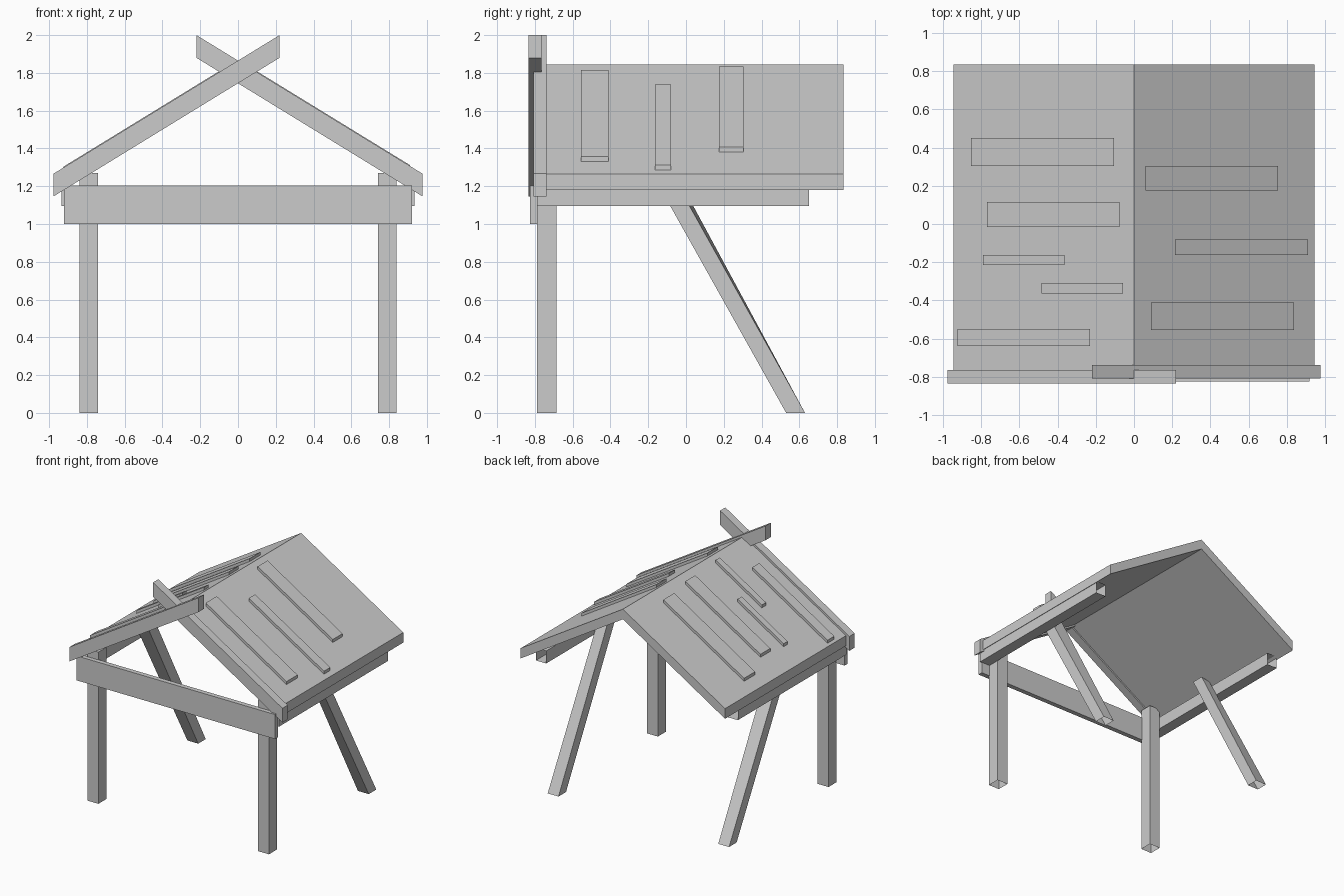
import bpy

if "Cube" in bpy.data.objects:
    bpy.data.objects.remove(bpy.data.objects["Cube"])

PITCH = 0.613      # roof fall per unit of x
RIDGE = 1.845


def hexa(name, a, b, open_a=False):
    """Solid between two matching quads; the first end may be left open."""
    faces = [(i, (i + 1) % 4, (i + 1) % 4 + 4, i + 4) for i in range(4)]
    faces.append((4, 5, 6, 7))
    if not open_a:
        faces.append((3, 2, 1, 0))
    # flip everything if the winding points inwards
    e1 = [a[1][k] - a[0][k] for k in range(3)]
    e2 = [a[3][k] - a[0][k] for k in range(3)]
    d = [b[0][k] - a[0][k] for k in range(3)]
    n = (e1[1] * e2[2] - e1[2] * e2[1],
         e1[2] * e2[0] - e1[0] * e2[2],
         e1[0] * e2[1] - e1[1] * e2[0])
    if sum(p * q for p, q in zip(n, d)) < 0:
        faces = [f[::-1] for f in faces]
    mesh = bpy.data.meshes.new(name)
    mesh.from_pydata(list(a) + list(b), [], faces)
    mesh.update()
    ob = bpy.data.objects.new(name, mesh)
    bpy.context.collection.objects.link(ob)
    return ob


def rect_z(x0, x1, y0, y1, z):
    return [(x0, y0, z), (x1, y0, z), (x1, y1, z), (x0, y1, z)]


def rect_y(x0, x1, z0, z1, y):
    return [(x0, y, z0), (x1, y, z0), (x1, y, z1), (x0, y, z1)]


def sloped(name, side, x0, x1, y0, y1, low, high):
    """Board following one roof slope with upright ends; low/high are offsets from the roof top."""
    def end(x):
        z = RIDGE - PITCH * x
        return [(side * x, y0, z + low), (side * x, y1, z + low),
                (side * x, y1, z + high), (side * x, y0, z + high)]
    return hexa(name, end(x0), end(x1))


for s, tag in ((1, "right"), (-1, "left")):
    # upright front posts
    hexa("front_post_" + tag, rect_z(s * 0.74, s * 0.84, -0.79, -0.685, 0),
         rect_z(s * 0.74, s * 0.84, -0.79, -0.685, 1.27), True)
    # slanting back legs, slightly twisted at the top
    top = [(s * 0.74, -0.15, 1.25), (s * 0.84, -0.17, 1.25),
           (s * 0.84, -0.068, 1.25), (s * 0.74, -0.045, 1.25)]
    hexa("back_leg_" + tag, rect_z(s * 0.74, s * 0.84, 0.53, 0.63, 0), top, True)
    # side beams under the eaves
    hexa("side_beam_" + tag, rect_y(s * 0.84, s * 0.935, 1.095, 1.2, 0.65),
         rect_y(s * 0.84, s * 0.935, 1.095, 1.2, -0.79), True)
    # roof slopes
    sloped("roof_" + tag, s, 0, 0.946, -0.765, 0.835, -0.085, 0)

# front cross beam
hexa("cross_beam", rect_y(-0.92, 0.92, 1.0, 1.205, -0.825),
     rect_y(-0.92, 0.92, 1.0, 1.205, -0.785))

# crossed gable boards
sloped("gable_board_left", -1, -0.22, 0.977, -0.835, -0.765, -0.1, 0.02)
sloped("gable_board_right", 1, -0.22, 0.977, -0.808, -0.738, -0.1, 0.02)

# loose planks on the roof: side, distance from ridge, y range
planks = [
    (1, 0.06, 0.755, 0.175, 0.305),
    (1, 0.215, 0.91, -0.163, -0.08),
    (1, 0.09, 0.838, -0.555, -0.41),
    (-1, 0.105, 0.853, 0.305, 0.45),
    (-1, 0.075, 0.77, -0.015, 0.115),
    (-1, 0.365, 0.79, -0.215, -0.163),
    (-1, 0.058, 0.485, -0.365, -0.31),
    (-1, 0.23, 0.925, -0.64, -0.55),
]
for i, (s, x0, x1, y0, y1) in enumerate(planks, 1):
    sloped(f"roof_plank_{i}", s, x0, x1, y0, y1, -0.006, 0.025)
